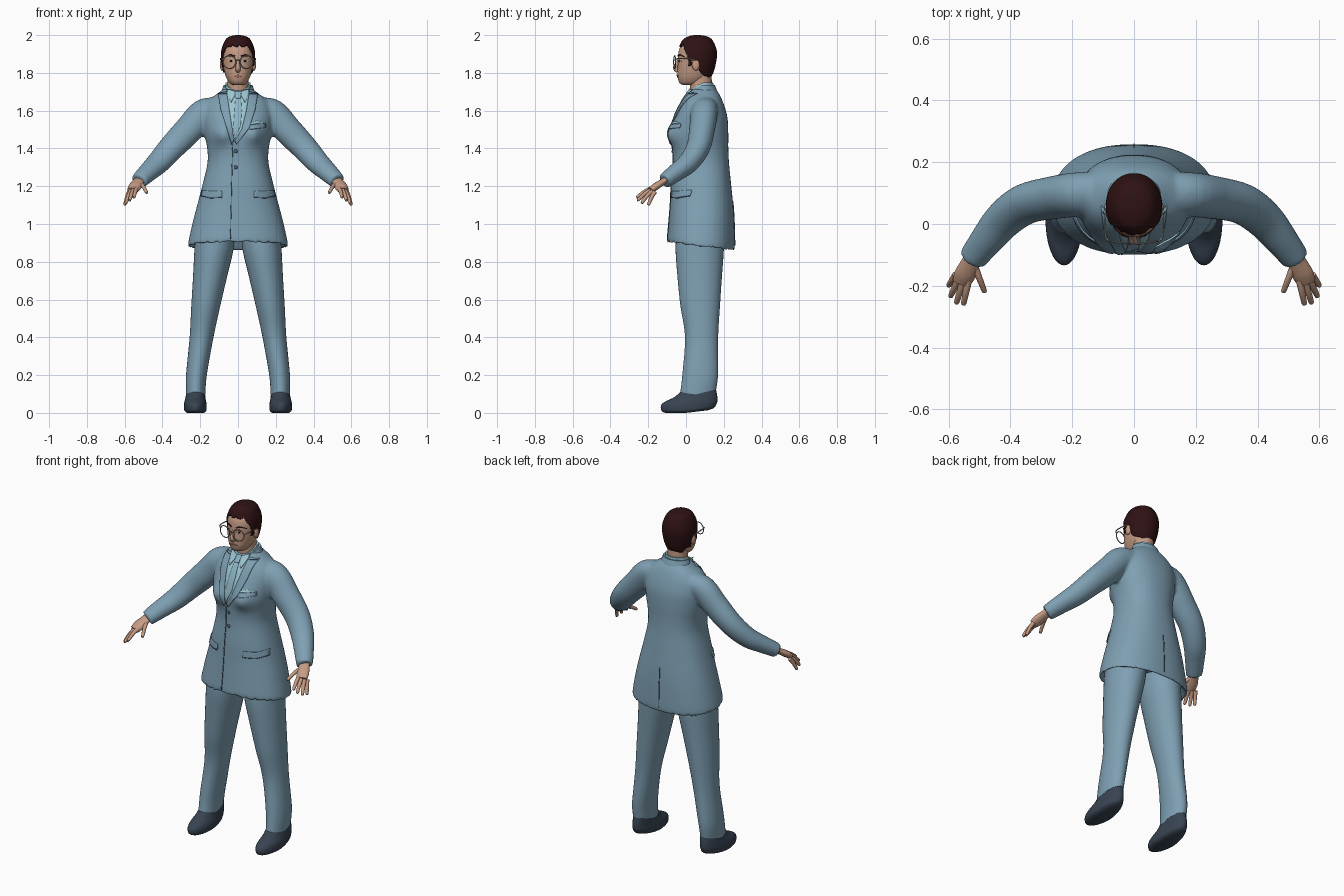
import bpy, bmesh
from math import sin, cos, pi, exp, radians, copysign
from mathutils import Vector
from mathutils.bvhtree import BVHTree

cube = bpy.data.objects.get("Cube")
if cube:
    bpy.data.objects.remove(cube, do_unlink=True)


def material(name, *rgb):
    m = bpy.data.materials.new(name)
    m.use_nodes = True
    m.diffuse_color = (*rgb, 1)
    m.node_tree.nodes["Principled BSDF"].inputs["Base Color"].default_value = (*rgb, 1)
    return m


suit = material("suit blue", .21, .35, .45)
seam = material("seam blue", .07, .12, .16)
shirt_col = material("shirt pale blue", .33, .57, .64)
tie_col = material("tie blue", .27, .47, .57)
skin = material("skin", .56, .33, .23)
hair_col = material("hair dark brown", .028, .006, .007)
shoe_col = material("shoe navy", .04, .058, .085)
metal = material("frame grey", .3, .3, .29)
lip_col = material("lip", .4, .17, .13)
white = material("eye white", .65, .62, .58)


def make(name, bm, mat, angle=50):
    bmesh.ops.recalc_face_normals(bm, faces=bm.faces)
    me = bpy.data.meshes.new(name)
    bm.to_mesh(me)
    bm.free()
    me.materials.append(mat)
    me.shade_smooth()
    me.set_sharp_from_angle(angle=radians(angle))
    ob = bpy.data.objects.new(name, me)
    bpy.context.collection.objects.link(ob)
    return ob


def spline(pts, sub):
    """Smooth curve through tuples of any length."""
    out, n = [], len(pts)
    for i in range(n - 1):
        quad = [pts[max(i - 1, 0)], pts[i], pts[i + 1], pts[min(i + 2, n - 1)]]
        for k in range(sub):
            t = k / sub
            out.append([b + .5 * t * (c - a + t * (2*a - 5*b + 4*c - d + t * (3*(b - c) + d - a)))
                        for a, b, c, d in zip(*quad)])
    return out + [list(pts[-1])]


def skin_rings(bm, rings):
    """Bridge point rings and cap both ends."""
    rows = [[bm.verts.new(p) for p in r] for r in rings]
    n = len(rows[0])
    for r, q in zip(rows, rows[1:]):
        for i in range(n):
            bm.faces.new((r[i], r[(i + 1) % n], q[(i + 1) % n], q[i]))
    bm.faces.new(rows[0])
    bm.faces.new(rows[-1])


def loft(bm, sections, s=1, seg=40, sub=5, e=1, deform=None):
    """Sections are (z, centre x, half width, front y, back y)."""
    rings = []
    for z, cx, rx, yf, yb in spline(sections, sub):
        ring = []
        for i in range(seg):
            c, d = cos(2 * pi * i / seg), sin(2 * pi * i / seg)
            p = Vector((cx + rx * copysign(abs(c) ** e, c),
                        (yf + yb) / 2 + (yb - yf) / 2 * copysign(abs(d) ** e, d), z))
            if deform:
                deform(p)
            p.x *= s
            ring.append(p)
        rings.append(ring)
    skin_rings(bm, rings)


def tube(bm, pts, s=1, flat=1, seg=16, sub=5):
    """Points are (x, y, z, radius)."""
    path = spline(pts, sub)
    ref = Vector((1, .25, .1))
    rings = []
    for i, p in enumerate(path):
        t = Vector(path[min(i + 1, len(path) - 1)][:3]) - Vector(path[max(i - 1, 0)][:3])
        t.normalize()
        u = (ref - t * t.dot(ref)).normalized()
        v = t.cross(u) * flat
        ring = [Vector(p[:3]) + p[3] * (u * cos(a) + v * sin(a))
                for a in (2 * pi * k / seg for k in range(seg))]
        for q in ring:
            q.x *= s
        rings.append(ring)
    skin_rings(bm, rings)


def surface(ob):
    bpy.context.view_layer.update()
    return BVHTree.FromObject(ob, bpy.context.evaluated_depsgraph_get())


def strip(name, a, b, mat, tree, lift=.003, s=1, back=False, rows=6, cols=6):
    """Thin plate between two (x, z) edges, laid on a surface."""
    bm = bmesh.new()
    side = 1 if back else -1
    grid = []
    for i in range((len(a) - 1) * rows + 1):
        k = min(i // rows, len(a) - 2)
        t = i / rows - k
        l, r = [Vector(e[k]).lerp(Vector(e[k + 1]), t) for e in (a, b)]
        line = []
        for j in range(cols + 1):
            x, z = l.lerp(r, j / cols)
            hit = tree.ray_cast(Vector((x * s, side, z)), Vector((0, -side, 0)))[0]
            if hit is None:
                hit = tree.find_nearest(Vector((x * s, 0, z)))[0]
            line.append(bm.verts.new((x * s, hit.y + side * lift, z)))
        grid.append(line)
    for p, q in zip(grid, grid[1:]):
        for j in range(cols):
            bm.faces.new((p[j], p[j + 1], q[j + 1], q[j]))
    ob = make(name, bm, mat)
    mod = ob.modifiers.new("thickness", 'SOLIDIFY')
    mod.thickness, mod.offset = .006, 0
    return ob


def ball(name, loc, scale, mat):
    bm = bmesh.new()
    bmesh.ops.create_uvsphere(bm, u_segments=16, v_segments=10, radius=1)
    bmesh.ops.scale(bm, vec=scale, verts=bm.verts)
    bmesh.ops.translate(bm, vec=loc, verts=bm.verts)
    return make(name, bm, mat)


# Jacket: body and sleeves fused into one smooth skin
def jacket_shape(p):
    if p.y < .06:
        p.y -= .036 * exp(-((abs(p.x) - .085) / .05) ** 2 - ((p.z - 1.475) / .055) ** 2)
    p.z -= .12 * (p.y - .08) * min(1, max(0, (1.1 - p.z) / .2))


bm = bmesh.new()
loft(bm, [(.96, 0, .2, -.04, .2), (.895, 0, .245, -.085, .24), (.885, 0, .265, -.1, .257),
          (1, 0, .242, -.092, .256), (1.1, 0, .216, -.085, .25), (1.2, 0, .19, -.08, .24),
          (1.32, 0, .162, -.07, .228), (1.4, 0, .163, -.072, .224), (1.48, 0, .178, -.075, .224),
          (1.56, 0, .185, -.06, .22), (1.62, 0, .175, -.035, .205), (1.66, 0, .15, -.01, .19),
          (1.69, 0, .11, .012, .175), (1.715, 0, .078, .025, .155)],
     seg=64, e=.88, deform=jacket_shape)
for s in (1, -1):
    tube(bm, [(.1, .095, 1.6, .075), (.18, .095, 1.585, .08), (.26, .085, 1.5, .077),
              (.35, .065, 1.406, .071), (.42, .015, 1.327, .064), (.475, -.05, 1.275, .055),
              (.525, -.115, 1.227, .046)], s, flat=.88, seg=32)
jacket = make("jacket", bm, suit)
mod = jacket.modifiers.new("fuse", 'REMESH')
mod.mode, mod.voxel_size, mod.use_smooth_shade = 'VOXEL', .009, True
mod = jacket.modifiers.new("soften", 'SMOOTH')
mod.factor, mod.iterations = .5, 7
cloth = surface(jacket)

# Shirt front, tie and lapels
vl = [(-.06, 1.7), (-.045, 1.6), (-.03, 1.5), (-.022, 1.44)]
vr = [(.06, 1.7), (.045, 1.6), (.02, 1.5), (-.018, 1.44)]
strip("shirt_front", vl, vr, shirt_col, cloth, cols=10)
strip("tie", [(-.012, 1.685), (-.018, 1.6), (-.026, 1.5), (-.021, 1.45)],
      [(.014, 1.685), (.02, 1.6), (.014, 1.52), (-.018, 1.45)], tie_col, cloth, .006)
strip("tie_knot", [(-.018, 1.7), (-.011, 1.665)], [(.02, 1.7), (.013, 1.665)], tie_col, cloth, .009)
outer = [(.105, 1.69), (.09, 1.6), (.06, 1.51), (-.008, 1.42)]
strip("left_lapel", vr, outer, suit, cloth, .006)
strip("right_lapel", vl, [(-x, z) for x, z in outer[:3]] + [(-.035, 1.42)], suit, cloth, .006)
for s, side in ((1, "left"), (-1, "right")):
    strip(side + "_collar_point", [(.008, 1.7), (.014, 1.685), (.036, 1.645)],
          [(.06, 1.715), (.056, 1.69), (.04, 1.648)], shirt_col, cloth, .009, s)
    strip(side + "_lapel_notch", [(.058, 1.688), (.1, 1.686)], [(.058, 1.691), (.1, 1.689)],
          seam, cloth, .008, s, cols=1)
    strip(side + "_pocket_flap", [(.085, 1.14), (.15, 1.138), (.195, 1.148)],
          [(.085, 1.175), (.15, 1.173), (.19, 1.18)], suit, cloth, .003, s)
    strip(side + "_pocket_seam", [(.085, 1.138), (.15, 1.136), (.195, 1.146)],
          [(.085, 1.142), (.15, 1.14), (.195, 1.15)], seam, cloth, .004, s, cols=1)

# Jacket seams, vent, chest pocket and buttons
strip("front_opening", [(-.03, 1.42), (-.036, 1.2), (-.042, .92)],
      [(-.026, 1.42), (-.032, 1.2), (-.038, .92)], seam, cloth, .0, cols=1, rows=16)
strip("back_vent", [(-.002, 1.12), (-.002, .885)], [(.002, 1.12), (.002, .885)],
      seam, cloth, .0, back=True, cols=1, rows=16)
strip("chest_pocket", [(.06, 1.5), (.145, 1.51)], [(.06, 1.522), (.145, 1.532)], suit, cloth)
strip("pocket_square", [(.065, 1.524), (.1, 1.53), (.14, 1.533)],
      [(.067, 1.532), (.1, 1.546), (.135, 1.536)], shirt_col, cloth)
for i, z in enumerate((1.385, 1.3)):
    hit = cloth.ray_cast(Vector((-.012, -1, z)), Vector((0, 1, 0)))[0]
    ball("button_%d" % (i + 1), hit, (.01, .005, .01), seam)


# Collars and neck
def collar_dip(p):
    p.z -= .6 * max(0, .085 - p.y)


for name, mat, sections, shape in (
        ("jacket_collar", suit, [(1.67, 0, .1, .02, .178), (1.705, 0, .087, .024, .165),
                                 (1.735, 0, .077, .032, .153)], collar_dip),
        ("shirt_collar", shirt_col, [(1.69, 0, .07, .02, .148), (1.748, 0, .066, .024, .144)], collar_dip),
        ("neck", skin, [(1.66, 0, .062, .025, .14), (1.74, 0, .056, .02, .137),
                        (1.82, 0, .055, .02, .135)], None)):
    bm = bmesh.new()
    loft(bm, sections, deform=shape)
    make(name, bm, mat)

# Head, nose and ears
skull = [(1.735, 0, .022, -.012, .05), (1.745, 0, .043, -.033, .08), (1.775, 0, .062, -.044, .118),
         (1.81, 0, .073, -.045, .136), (1.85, 0, .08, -.043, .146), (1.89, 0, .082, -.042, .152),
         (1.93, 0, .077, -.034, .148), (1.965, 0, .058, -.01, .127), (1.982, 0, .034, .02, .1),
         (1.988, 0, .006, .05, .065)]
bm = bmesh.new()
loft(bm, skull, seg=48, e=.92)
head = make("head", bm, skin)
bm = bmesh.new()
tube(bm, [(0, -.034, 1.877, .007), (0, -.047, 1.85, .009), (0, -.056, 1.826, .013),
          (0, -.042, 1.81, .012)])
make("nose", bm, skin)
for s, side in ((1, "left"), (-1, "right")):
    ball(side + "_ear", (s * .085, .052, 1.842), (.011, .02, .03), skin)


# Hair shell trimmed along the hairline
def hairline(p):
    if p.y > .07:
        line = 1.765 + max(0, abs(p.x) - .035)
    elif p.y > .03:
        line = 1.862
    elif p.y > .012:
        line = 1.835
    else:
        line = min(1.942, 1.885 - 2.4 * (p.y - .012))
    return line + .005 * sin(p.x * 170)


bm = bmesh.new()
loft(bm, [(z + (.009 if z > 1.94 else 0), 0, rx + .006, yf - .004, yb + .009)
          for z, _, rx, yf, yb in skull], seg=96, sub=10, e=.95)
trim = [f for f in bm.faces if f.calc_center_median().z < hairline(f.calc_center_median())]
bmesh.ops.delete(bm, geom=trim, context='FACES')
hair = make("hair", bm, hair_col)
mod = hair.modifiers.new("thickness", 'SOLIDIFY')
mod.thickness, mod.offset = .006, 0

# Face details and glasses
face = surface(head)
strip("lips", [(-.024, 1.782), (0, 1.777), (.024, 1.782)], [(-.024, 1.785), (0, 1.791), (.024, 1.785)],
      lip_col, face, .001)
for s, side in ((1, "left"), (-1, "right")):
    strip(side + "_eyebrow", [(.016, 1.886), (.04, 1.893), (.066, 1.884)],
          [(.016, 1.893), (.04, 1.9), (.066, 1.887)], hair_col, face, .001, s)
    strip(side + "_eye", [(.02, 1.861), (.036, 1.857), (.053, 1.862)],
          [(.02, 1.863), (.036, 1.869), (.053, 1.864)], white, face, 0, s)
    strip(side + "_iris", [(.032, 1.858), (.04, 1.858)], [(.032, 1.869), (.04, 1.869)],
          hair_col, face, .001, s)
    bpy.ops.mesh.primitive_torus_add(location=(s * .045, -.06, 1.857), rotation=(pi / 2, 0, s * .15),
                                     major_radius=.034, minor_radius=.0028,
                                     major_segments=32, minor_segments=8)
    rim = bpy.context.object
    rim.name = side + "_glasses_rim"
    rim.data.materials.append(metal)
    rim.data.shade_smooth()
    bm = bmesh.new()
    tube(bm, [(.077, -.055, 1.868, .003), (.092, -.04, 1.876, .003), (.093, .02, 1.874, .003),
              (.088, .06, 1.862, .003)], s, seg=8)
    make(side + "_glasses_temple", bm, metal)
bm = bmesh.new()
tube(bm, [(-.014, -.064, 1.864, .0025), (0, -.066, 1.869, .0025), (.014, -.064, 1.864, .0025)], seg=8)
make("glasses_bridge", bm, metal)


# Trousers, shoes and hands
def trouser_hem(p):
    p.z += .25 * (p.y - .06) * min(1, max(0, (.25 - p.z) / .15))


def heel_lift(p):
    p.z += .12 * max(0, p.y) * max(0, 1 - p.z / .13)


fingers = {"index": ((.535, -.18, 1.19), (.552, -.262, 1.14)),
           "middle": ((.552, -.182, 1.182), (.575, -.258, 1.124)),
           "ring": ((.567, -.177, 1.174), (.594, -.236, 1.11)),
           "little": ((.577, -.165, 1.17), (.6, -.2, 1.1)),
           "thumb": ((.518, -.13, 1.215), (.482, -.222, 1.165))}
for s, side in ((1, "left"), (-1, "right")):
    bm = bmesh.new()
    loft(bm, [(.97, .12, .105, -.05, .2), (.86, .128, .103, -.055, .2), (.72, .148, .09, -.045, .19),
              (.57, .17, .077, -.03, .18), (.4, .193, .063, -.005, .17), (.2, .22, .055, -.02, .17),
              (.1, .224, .051, -.035, .16)], s, deform=trouser_hem)
    make(side + "_trouser_leg", bm, suit)
    bm = bmesh.new()
    loft(bm, [(0, .225, .045, -.11, .12), (.012, .226, .058, -.13, .15), (.04, .226, .06, -.132, .164),
              (.06, .226, .057, -.11, .166), (.085, .225, .052, -.06, .165),
              (.13, .222, .047, -.01, .158)], s, deform=heel_lift)
    make(side + "_shoe", bm, shoe_col)
    bm = bmesh.new()
    tube(bm, [(.512, -.09, 1.245, .028), (.528, -.125, 1.222, .031), (.546, -.162, 1.197, .035),
              (.557, -.188, 1.178, .03)], s, flat=.55)
    for root, tip in fingers.values():
        a, b = Vector(root), Vector(tip)
        mid = a.lerp(b, .5) + Vector((0, 0, .006))
        tube(bm, [(*a, .012), (*mid, .0105), (*a.lerp(b, .93), .0085), (*b, .003)], s, seg=10, sub=4)
    make(side + "_hand", bm, skin)
